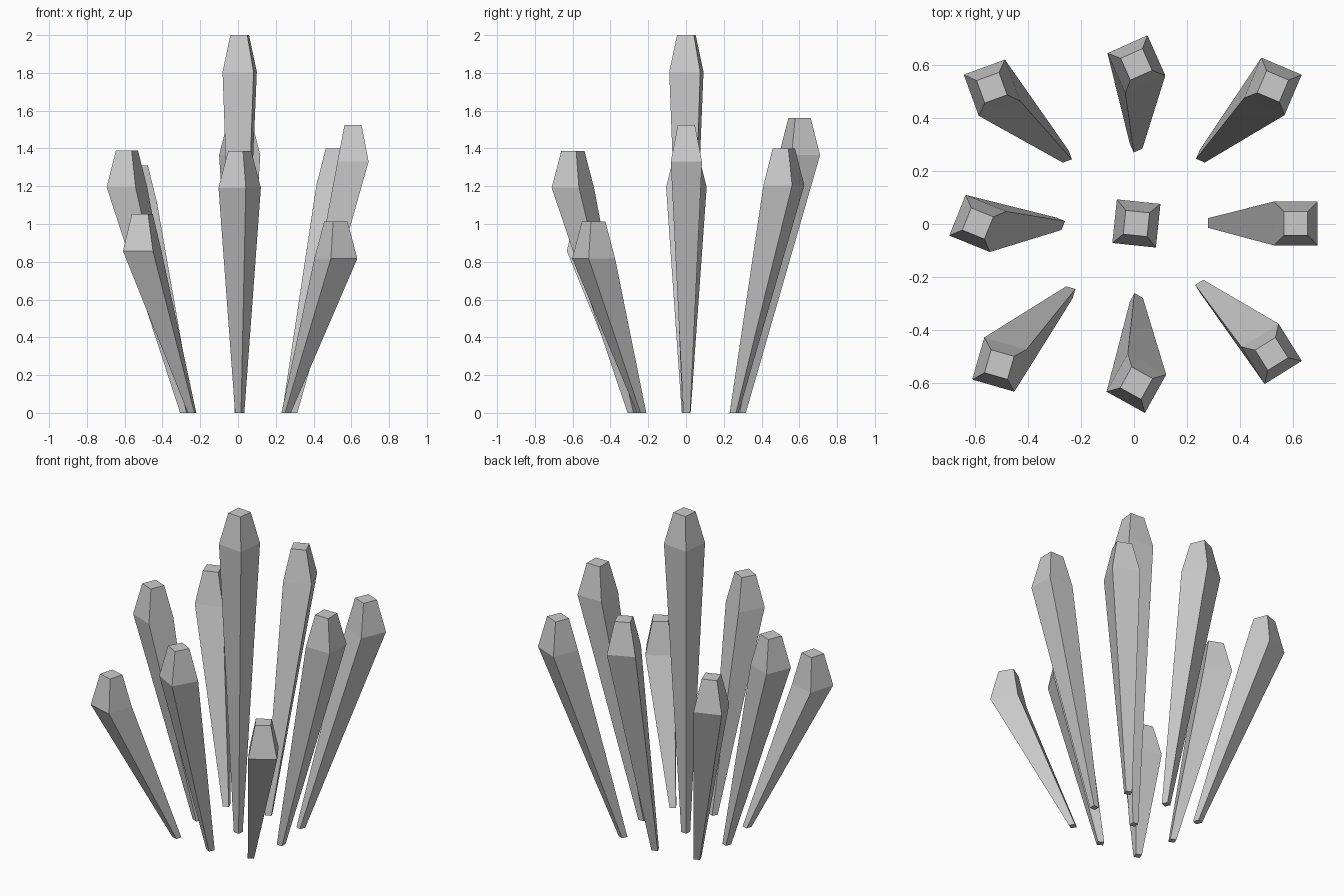
import bpy
import bmesh
from math import cos, sin, radians, pi

if "Cube" in bpy.data.objects:
    bpy.data.objects.remove(bpy.data.objects["Cube"])

BASE_HALF, WIDE_HALF, TIP_HALF = 0.018, 0.0825, 0.045   # half side of each square section
TIP_LENGTH = 0.195


def square(bm, cx, cy, z, half, angle):
    """One horizontal square ring, counter-clockwise."""
    r = half * 2 ** 0.5
    return [bm.verts.new((cx + r * cos(angle + pi / 4 + i * pi / 2),
                          cy + r * sin(angle + pi / 4 + i * pi / 2), z))
            for i in range(4)]


def crystal(name, base, head, height, degrees):
    """Leaning square shard: narrow foot, wide shoulder, blunt tip."""
    bm = bmesh.new()
    a = radians(degrees)
    rings = [square(bm, *base, 0, BASE_HALF, a),
             square(bm, *head, height - TIP_LENGTH, WIDE_HALF, a),
             square(bm, *head, height, TIP_HALF, a)]
    for low, high in zip(rings, rings[1:]):
        for i in range(4):
            j = (i + 1) % 4
            bm.faces.new((low[i], low[j], high[j], high[i]))
    bm.faces.new(rings[0][::-1])
    bm.faces.new(rings[-1])
    mesh = bpy.data.meshes.new(name)
    bm.to_mesh(mesh)
    bm.free()
    bpy.context.collection.objects.link(bpy.data.objects.new(name, mesh))


# name, foot centre, head centre, height, twist about z
crystals = [
    ("centre_crystal", (0.002, 0.0), (0.009, 0.002), 2.0, -6),
    ("right_crystal", (0.296, 0.004), (0.609, 0.002), 1.525, 0),
    ("left_crystal", (-0.283, 0.001), (-0.588, 0.002), 1.39, -22),
    ("back_crystal", (0.008, 0.293), (0.009, 0.601), 1.56, 24),
    ("front_crystal", (0.009, -0.285), (0.009, -0.599), 1.387, -29),
    ("back_right_crystal", (0.257, 0.255), (0.523, 0.518), 1.40, -23),
    ("back_left_crystal", (-0.257, 0.254), (-0.535, 0.513), 1.31, 20),
    ("front_left_crystal", (-0.243, -0.257), (-0.507, -0.529), 1.052, -16),
    ("front_right_crystal", (0.255, -0.235), (0.518, -0.489), 1.012, 32),
]
for c in crystals:
    crystal(*c)
